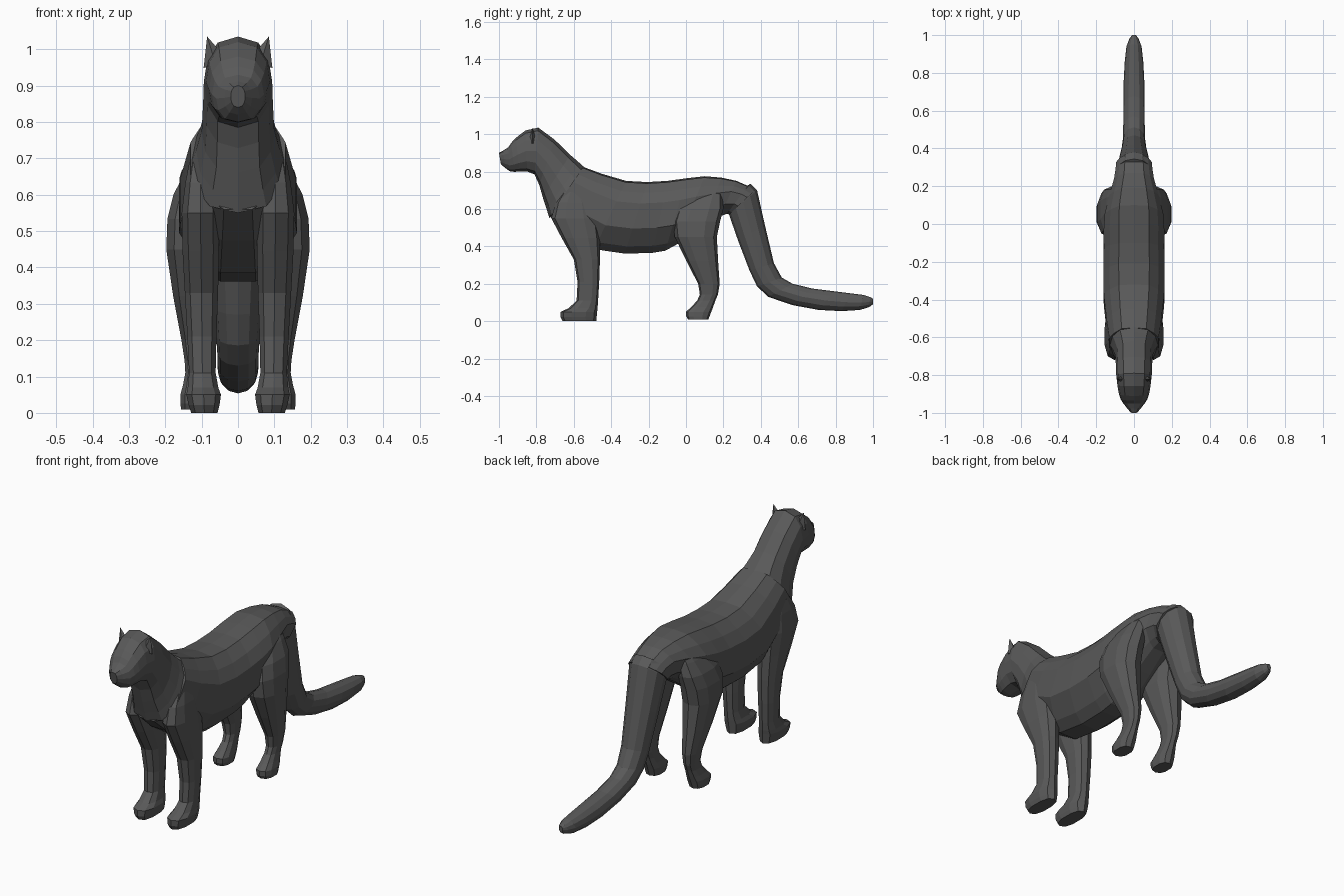
import bpy
import bmesh
from math import cos, sin, pi, copysign

if "Cube" in bpy.data.objects:
    bpy.data.objects.remove(bpy.data.objects["Cube"], do_unlink=True)

grey = (0.1, 0.1, 0.1, 1)
fur = bpy.data.materials.new("dark grey fur")
fur.use_nodes = True
fur.diffuse_color = grey
fur.node_tree.nodes["Principled BSDF"].inputs["Base Color"].default_value = grey


def refine(sections):
    """Add a smoothly curved section halfway between each pair of sections."""
    last = len(sections) - 1
    result = []
    for index in range(last):
        start, end = sections[index], sections[index + 1]
        before = sections[max(index - 1, 0)]
        after = sections[min(index + 2, last)]
        halfway = [(9 * (b + c) - a - d) / 16
                   for a, b, c, d in zip(before, start, end, after)]
        result += [start, halfway]
    return result + [sections[last]]


def skin(name, rings):
    """Join equal-length rings of points with flat faces and cap both ends."""
    bm = bmesh.new()
    loops = [[bm.verts.new(point) for point in ring] for ring in rings]
    for lower, upper in zip(loops, loops[1:]):
        for i in range(len(lower)):
            bm.faces.new((lower[i - 1], lower[i], upper[i], upper[i - 1]))
    bm.faces.new(loops[0])
    bm.faces.new(loops[-1])
    bmesh.ops.recalc_face_normals(bm, faces=bm.faces)
    mesh = bpy.data.meshes.new(name)
    bm.to_mesh(mesh)
    bm.free()
    mesh.materials.append(fur)
    bpy.context.collection.objects.link(bpy.data.objects.new(name, mesh))


def spine_part(name, profile, sections):
    """Each section holds top y, top z, bottom y, bottom z and half width."""
    outline = profile + [(t, -width) for t, width in reversed(profile[1:-1])]
    rings = []
    for top_y, top_z, bottom_y, bottom_z, half in refine(sections):
        rings.append([(half * width,
                       top_y + (bottom_y - top_y) * t,
                       top_z + (bottom_z - top_z) * t) for t, width in outline])
    skin(name, rings)


def rounded(fullness):
    """Half outline of a rounded section, from its top to its bottom."""
    angles = [pi * step / 6 for step in range(7)]
    return [((1 - cos(a)) / 2, abs(sin(a)) ** fullness) for a in angles]


def soft(value):
    """Push a sine or cosine outwards for a squarer section."""
    return copysign(abs(value) ** 0.8, value)


def leg(name, side, sections):
    """Each section holds height, front y, back y, inner x and outer x."""
    angles = [2 * pi * (step + 0.5) / 10 for step in range(10)]
    rings = []
    for z, front, back, inner, outer in refine(sections):
        middle_x, half_x = (inner + outer) / 2, (outer - inner) / 2
        middle_y, half_y = (front + back) / 2, (back - front) / 2
        rings.append([(side * (middle_x + half_x * soft(cos(a))),
                       middle_y + half_y * soft(sin(a)), z) for a in angles])
    skin(name, rings)


def ear(name, side):
    bpy.ops.mesh.primitive_cone_add(vertices=4, radius1=0.035, depth=0.08,
                                    location=(side * 0.073, -0.82, 0.997),
                                    rotation=(0, side * 0.3, 0), scale=(1, 0.6, 1))
    obj = bpy.context.object
    obj.name = name
    obj.data.materials.append(fur)


# Head and neck
spine_part("head_and_neck", rounded(0.75), [
    (-1, 0.9, -0.99, 0.84, 0.02),
    (-0.95, 0.93, -0.94, 0.8, 0.06),
    (-0.91, 0.98, -0.89, 0.8, 0.08),
    (-0.79, 1.035, -0.81, 0.785, 0.094),
    (-0.62, 0.89, -0.765, 0.66, 0.1),
    (-0.54, 0.82, -0.73, 0.55, 0.13)])

# Torso with a narrow back and a tucked belly
barrel = [(0, 0), (0.02, 0.5), (0.15, 0.8), (0.3, 1), (0.65, 1), (0.9, 0.6), (1, 0.3), (1, 0)]
spine_part("torso", barrel, [
    (-0.55, 0.825, -0.73, 0.56, 0.13),
    (-0.32, 0.75, -0.49, 0.385, 0.16),
    (-0.1, 0.75, -0.18, 0.365, 0.16),
    (0.1, 0.775, -0.05, 0.41, 0.155),
    (0.27, 0.75, 0.18, 0.56, 0.105),
    (0.37, 0.7, 0.23, 0.57, 0.095)])

# Tail
spine_part("tail", rounded(1), [
    (0.32, 0.72, 0.22, 0.58, 0.09),
    (0.38, 0.7, 0.23, 0.57, 0.09),
    (0.47, 0.31, 0.34, 0.27, 0.065),
    (0.57, 0.2, 0.44, 0.13, 0.057),
    (0.79, 0.16, 0.71, 0.06, 0.055),
    (0.95, 0.14, 0.93, 0.06, 0.04),
    (1, 0.12, 1, 0.09, 0.01)])

for label, side in (("left", 1), ("right", -1)):
    # Front leg with paw
    leg(label + "_front_leg", side, [
        (0, -0.66, -0.48, 0.055, 0.13),
        (0.05, -0.67, -0.475, 0.045, 0.144),
        (0.11, -0.585, -0.47, 0.06, 0.136),
        (0.33, -0.6, -0.46, 0.053, 0.148),
        (0.55, -0.72, -0.47, 0.05, 0.157),
        (0.69, -0.66, -0.52, 0.07, 0.135)])

    # Hind leg with thigh and paw
    leg(label + "_hind_leg", side, [
        (0.01, 0.01, 0.12, 0.085, 0.158),
        (0.05, 0, 0.135, 0.08, 0.16),
        (0.11, 0.06, 0.157, 0.09, 0.146),
        (0.2, 0.065, 0.18, 0.085, 0.157),
        (0.45, -0.06, 0.165, 0.06, 0.2),
        (0.6, -0.05, 0.2, 0.06, 0.18),
        (0.71, 0.07, 0.19, 0.06, 0.115)])

    ear(label + "_ear", side)
